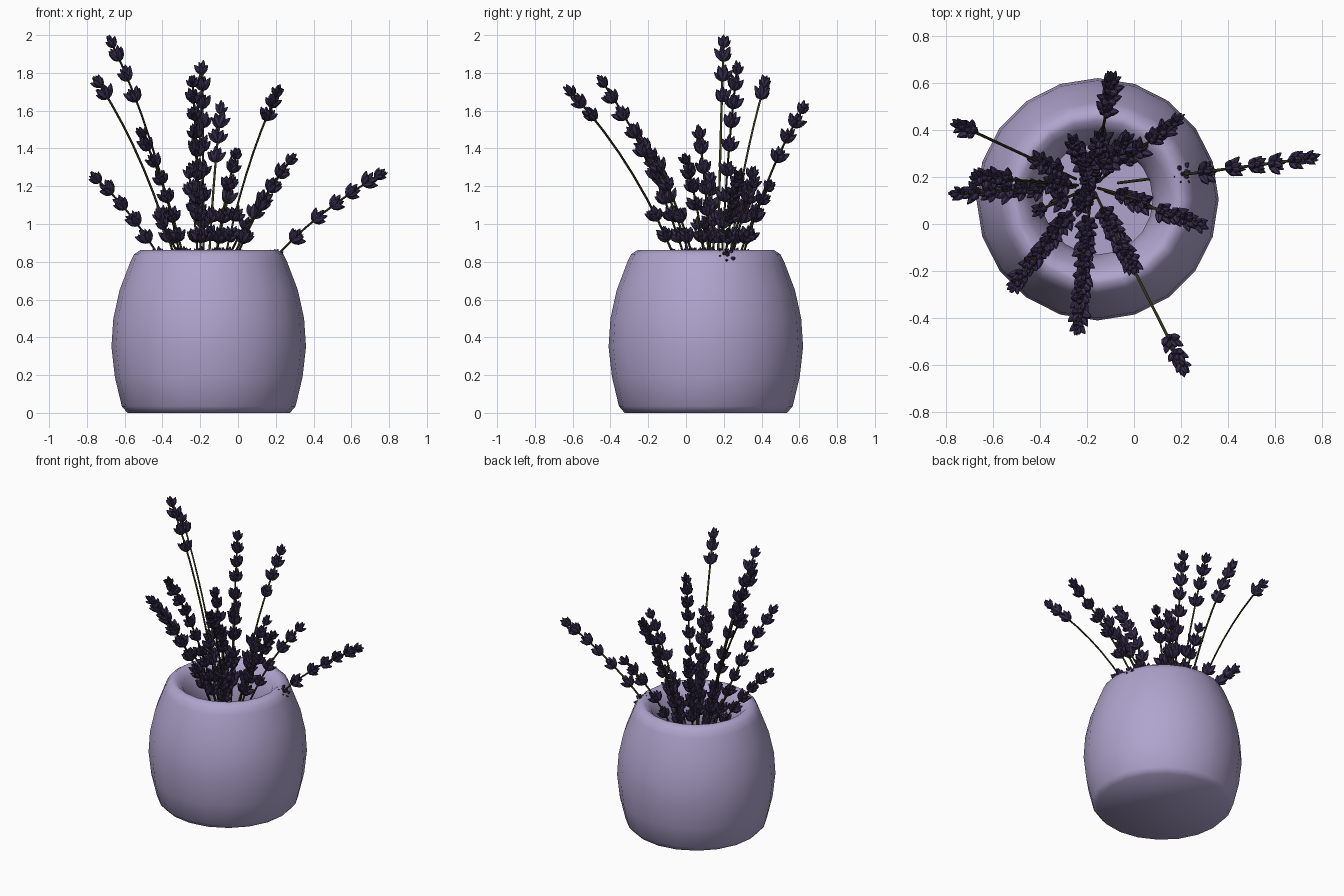
import bpy, bmesh, math, random
from mathutils import Vector, Matrix

if "Cube" in bpy.data.objects:
    bpy.data.objects.remove(bpy.data.objects["Cube"])

random.seed(4)
CX, CY = -0.155, 0.105


def material(name, rgb):
    m = bpy.data.materials.new(name)
    m.diffuse_color = (*rgb, 1)
    m.use_nodes = True
    m.node_tree.nodes["Principled BSDF"].inputs["Base Color"].default_value = m.diffuse_color
    return m


def add_object(name, bm, mat):
    bmesh.ops.recalc_face_normals(bm, faces=bm.faces)
    me = bpy.data.meshes.new(name)
    bm.to_mesh(me)
    bm.free()
    me.materials.append(mat)
    ob = bpy.data.objects.new(name, me)
    bpy.context.collection.objects.link(ob)
    bpy.context.view_layer.objects.active = ob
    ob.select_set(True)
    bpy.ops.object.shade_smooth_by_angle(angle=math.radians(50))
    ob.select_set(False)


def lathe(bm, profile, sides, mat=Matrix()):
    """Revolve (radius, z) points, capping both ends."""
    rings = []
    for r, z in profile:
        rings.append([bm.verts.new(mat @ Vector((r * math.cos(a), r * math.sin(a), z)))
                      for a in (2 * math.pi * i / sides for i in range(sides))])
    for a, b in zip(rings, rings[1:]):
        for i in range(sides):
            j = (i + 1) % sides
            bm.faces.new((a[i], a[j], b[j], b[i]))
    bm.faces.new(rings[0][::-1])
    bm.faces.new(rings[-1])


# Pot: rounded body, soft funnel-shaped rim, hollow inside
pot = bmesh.new()
lathe(pot, [(0.43, 0), (0.46, 0.035), (0.497, 0.19), (0.515, 0.35), (0.505, 0.5),
            (0.472, 0.65), (0.415, 0.8), (0.395, 0.84), (0.36, 0.863), (0.335, 0.86),
            (0.295, 0.82), (0.255, 0.74), (0.235, 0.65), (0.26, 0.42)],
      20, Matrix.Translation((CX, CY, 0)))
add_object("pot", pot, material("lilac_ceramic", (0.43, 0.37, 0.61)))

# Each sprig: tip position and number of flower whorls below the tip
SPRIGS = [
    (-.67, .20, 1.96, 3), (-.74, .42, 1.75, 1), (-.75, .13, 1.24, 3), (.75, .28, 1.26, 4),
    (.21, -.61, 1.70, 2), (-.24, -.44, 1.75, 6), (-.19, .27, 1.82, 7), (-.09, .62, 1.61, 3),
    (.18, .44, 1.20, 2), (-.51, -.26, 1.48, 4), (.28, 0, 1.34, 3), (-.01, -.18, 1.37, 2),
    (-.23, .07, 1.48, 4), (-.03, .36, 1.22, 1), (-.26, .35, 1.27, 2),
    (-.40, .06, 1.0, 0), (.04, .10, 1.0, 0),
]
LOW_WHORLS = (1.05, .94, .83)


def bezier(a, b, c, t):
    return a * (1 - t) ** 2 + b * 2 * t * (1 - t) + c * t * t


def whorl(bm, pos, axis, size, count, tilt):
    """Ring of pointed buds opening outward along the stem."""
    frame = Matrix.Translation(pos) @ axis.to_track_quat('Z', 'Y').to_matrix().to_4x4()
    start = random.uniform(0, 6.28)
    for i in range(count):
        turn = start + 2 * math.pi * i / count + random.uniform(-.15, .15)
        lean = tilt + random.uniform(-.12, .12)
        m = (frame @ Matrix.Rotation(turn, 4, 'Z') @ Matrix.Rotation(lean, 4, 'Y')
             @ Matrix.Scale(size * random.uniform(.85, 1.1), 4))
        lathe(bm, [(.004, 0), (.0145, .018), (.018, .04), (.011, .062), (.002, .078)], 6, m)


# Stems and flower whorls: sprigs fan out from a bunch inside the pot
buds = bmesh.new()
curve = bpy.data.curves.new("stems", 'CURVE')
curve.dimensions = '3D'
curve.bevel_depth = 0.006
curve.bevel_resolution = 1
for x, y, z, count in SPRIGS:
    tip, root = Vector((x, y, z)), Vector((-.18, .16, .45))
    spread = Vector((x - root.x, y - root.y, 0))
    base = root + spread * .12
    bend = base + spread * .28 + Vector((0, 0, (z - base.z) * .6))
    pts = [bezier(base, bend, tip, i / 60) for i in range(61)]
    path = pts[::6]
    spline = curve.splines.new('POLY')
    spline.points.add(len(path) - 1)
    for p, q in zip(spline.points, path):
        p.co = (*q, 1)

    # Upper whorls are spaced along the stem, lower ones crowd the pot mouth
    spots, travelled, gap = [], 0, .085
    for k in range(60, 0, -1):
        travelled += (pts[k] - pts[k - 1]).length
        if len(spots) < count and travelled >= gap:
            spots.append(k)
            travelled, gap = 0, gap + .008
    top = pts[spots[-1] if spots else 60].z
    for h in LOW_WHORLS:
        if h < top - .07:
            spots.append(min(range(1, 61), key=lambda n: abs(pts[n].z - h)))
    for k in spots:
        axis = (pts[k] - pts[k - 1]).normalized()
        whorl(buds, pts[k] - axis * .04, axis, 1.0, 6, .65)
        whorl(buds, pts[k] - axis * .02, axis, .85, 3, .35)
    axis = (tip - pts[-2]).normalized()
    whorl(buds, tip - axis * .03, axis, .8, 5, .6)
    whorl(buds, tip - axis * .01, axis, .7, 3, .25)
add_object("lavender_buds", buds, material("dark_purple", (0.04, 0.027, 0.075)))

stems = bpy.data.objects.new("stems", curve)
curve.materials.append(material("dark_green", (0.03, 0.035, 0.008)))
bpy.context.collection.objects.link(stems)
bpy.context.view_layer.objects.active = stems
stems.select_set(True)
bpy.ops.object.convert(target='MESH')
bpy.ops.object.shade_smooth_by_angle(angle=math.radians(60))
